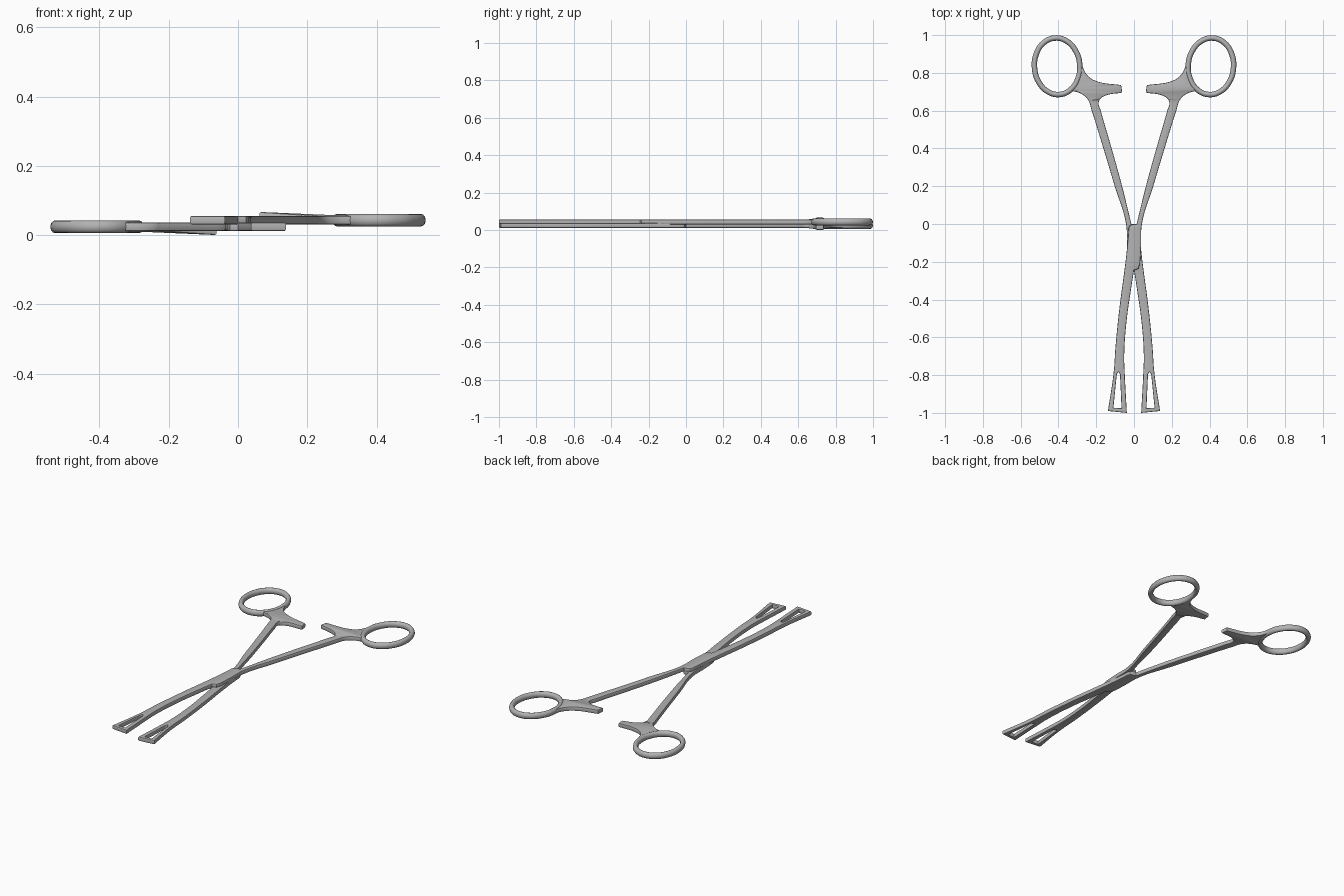
import bpy
import bmesh
from math import sin, cos, pi, radians
from mathutils import Matrix

default_cube = bpy.data.objects.get("Cube")
if default_cube:
    bpy.data.objects.remove(default_cube, do_unlink=True)

UNIT = 0.01            # outlines are written in hundredths
MID_Z = 0.0335         # plane where the two halves slide on each other
LEVEL = 0.0095         # height of a half's centre above that plane
HALF_THICK = 0.0125
EDGE = 0.005           # rounding of the blade edges

steel = bpy.data.materials.new("brushed steel grey")
steel.use_nodes = True
grey = (0.45, 0.45, 0.45, 1)
steel.diffuse_color = grey
shader = next(n for n in steel.node_tree.nodes if n.type == 'BSDF_PRINCIPLED')
shader.inputs["Base Color"].default_value = grey

CORNER, SMOOTH = 'VECTOR', 'AUTO'

# Outline of one half, anticlockwise from the jaw tip
blade_outline = [
    # jaw tip and inner jaw edge
    (CORNER, [(-13.8, -99), (-3.8, -100)]),
    (SMOOTH, [(-5, -77), (-5.2, -70), (-4, -52), (-1.5, -34)]),
    # step of the lock, then its outer edge
    (CORNER, [(0, -24.5), (2.3, -23.7), (3.2, -21)]),
    (SMOOTH, [(3.7, -13), (4.2, 0)]),
    # outer edge of the shank, flaring into the finger ring
    (SMOOTH, [(10.2, 20), (16.8, 42), (22.4, 60), (24.5, 66), (28, 69)]),
    (CORNER, [(33, 70.5), (33, 72), (29.5, 77.5), (28.5, 83.5), (28.6, 87)]),
    (SMOOTH, [(27.4, 84), (25.3, 79.5), (21.5, 76.3)]),
    # ratchet arm
    (CORNER, [(6.8, 73.5), (6.2, 69.6)]),
    (SMOOTH, [(17, 67), (18.7, 64.5), (17.6, 60)]),
    # inner edge of the shank down to the lock
    (SMOOTH, [(12.4, 42), (6.3, 20), (2.6, 5)]),
    (CORNER, [(1.4, 0), (-0.8, -0.2), (-2.2, -0.8), (-2.8, -2)]),
    # outer edge of the jaw
    (SMOOTH, [(-3.6, -12), (-5, -24), (-7.4, -42), (-9.8, -65), (-10.7, -78)]),
]
jaw_slot = [(CORNER, [(-10.9, -97.3), (-6.6, -97.5), (-7.4, -79.5),
                      (-8.2, -78.3), (-9.1, -79.5)])]


def add_spline(curve, groups):
    """Closed bezier spline from groups of corner and smooth points."""
    points = [(kind, p) for kind, group in groups for p in group]
    spline = curve.splines.new('BEZIER')
    spline.bezier_points.add(len(points) - 1)
    spline.use_cyclic_u = True
    for knot, (kind, (x, y)) in zip(spline.bezier_points, points):
        knot.co = (x * UNIT, y * UNIT, 0)
    for knot, (kind, p) in zip(spline.bezier_points, points):
        knot.handle_left_type = knot.handle_right_type = kind


def curve_to_mesh(curve):
    """Turn curve data into a welded mesh and drop the curve."""
    helper = bpy.data.objects.new("helper_curve", curve)
    bpy.context.collection.objects.link(helper)
    bpy.context.view_layer.update()
    graph = bpy.context.evaluated_depsgraph_get()
    mesh = bpy.data.meshes.new_from_object(helper.evaluated_get(graph))
    bpy.data.objects.remove(helper, do_unlink=True)
    bpy.data.curves.remove(curve)
    bm = bmesh.new()
    bm.from_mesh(mesh)
    bmesh.ops.remove_doubles(bm, verts=bm.verts, dist=0.00005)
    bmesh.ops.recalc_face_normals(bm, faces=bm.faces)
    bm.to_mesh(mesh)
    bm.free()
    mesh.materials.clear()
    mesh.materials.append(steel)
    return mesh


def make_blade():
    curve = bpy.data.curves.new("blade", 'CURVE')
    curve.dimensions = '2D'
    curve.fill_mode = 'BOTH'
    curve.resolution_u = 6
    curve.bevel_depth = EDGE
    curve.bevel_resolution = 1
    curve.offset = -EDGE
    curve.extrude = HALF_THICK - EDGE
    add_spline(curve, blade_outline)
    add_spline(curve, jaw_slot)
    mesh = curve_to_mesh(curve)
    # the ratchet arm rises away from the other half towards its tip
    for v in mesh.vertices:
        v.co.z += LEVEL
        if v.co.y > 0.66:
            v.co.z += 0.0115 * min(max((0.24 - v.co.x) / 0.18, 0), 1)
    return mesh


def make_ring():
    curve = bpy.data.curves.new("ring", 'CURVE')
    curve.dimensions = '3D'
    curve.resolution_u = 5
    curve.bevel_depth = 0.0145
    curve.bevel_resolution = 4
    steps = 12
    angles = [2 * pi * i / steps for i in range(steps)]
    add_spline(curve, [(SMOOTH, [(12 * cos(a), 15 * sin(a)) for a in angles])])
    mesh = curve_to_mesh(curve)
    mesh.transform(Matrix.Translation((0.407, 0.835, LEVEL))
                   @ Matrix.Rotation(radians(-5), 4, 'Z')
                   @ Matrix.Diagonal((1, 1, 1.27, 1)))
    return mesh


def place(name, mesh, turn, angle):
    """Set one part into its half; the second half is turned over about y."""
    part = mesh.copy()
    part.name = name
    part.transform(Matrix.Translation((0, 0, MID_Z)) @ Matrix.Rotation(turn, 4, 'Y'))
    obj = bpy.data.objects.new(name, part)
    bpy.context.collection.objects.link(obj)
    bpy.ops.object.select_all(action='DESELECT')
    obj.select_set(True)
    bpy.context.view_layer.objects.active = obj
    bpy.ops.object.shade_smooth_by_angle(angle=radians(angle))


blade, ring = make_blade(), make_ring()
for side, turn in (("left", 0), ("right", pi)):
    place(side + "_handle_blade", blade, turn, 28)
    place(side + "_finger_ring", ring, turn, 50)
for source in (blade, ring):
    bpy.data.meshes.remove(source)
